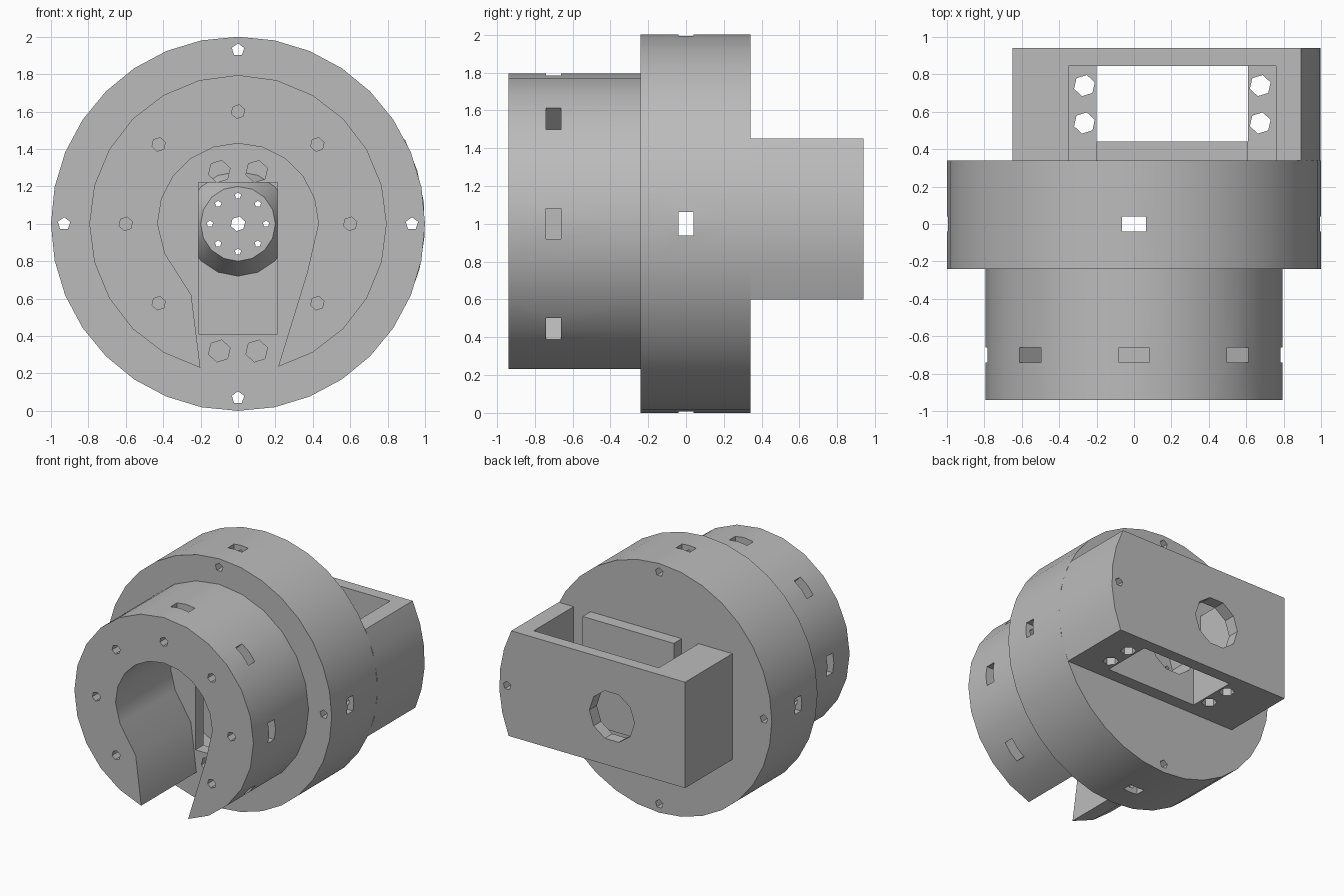
import bpy, bmesh, math
from mathutils import Vector

cube = bpy.data.objects.get("Cube")
if cube:
    bpy.data.objects.remove(cube, do_unlink=True)

grey = bpy.data.materials.new("plain_grey")
grey.use_nodes = True
grey.diffuse_color = (0.5, 0.5, 0.5, 1)
grey.node_tree.nodes["Principled BSDF"].inputs["Base Color"].default_value = grey.diffuse_color


def ring(r, n, cx=0, cz=1, start=0.0):
    """Points of a regular polygon."""
    return [(cx + r * math.cos(start + math.tau * i / n),
             cz + r * math.sin(start + math.tau * i / n)) for i in range(n)]


def loft(name, low, high, lo, hi, axis="Y"):
    """Closed solid between two matching profiles along an axis."""
    bm = bmesh.new()

    def place(p, d):
        return (p[0], d, p[1]) if axis == "Y" else (p[0], p[1], d)
    a = [bm.verts.new(place(p, lo)) for p in low]
    b = [bm.verts.new(place(p, hi)) for p in high]
    bm.faces.new(a)
    bm.faces.new(b[::-1])
    for i in range(len(a)):
        j = (i + 1) % len(a)
        bm.faces.new((a[i], b[i], b[j], a[j]))
    bmesh.ops.recalc_face_normals(bm, faces=bm.faces)
    mesh = bpy.data.meshes.new(name)
    bm.to_mesh(mesh)
    bm.free()
    obj = bpy.data.objects.new(name, mesh)
    bpy.context.collection.objects.link(obj)
    mesh.materials.append(grey)
    return obj


def prism(name, pts, lo, hi, axis="Y"):
    return loft(name, pts, pts, lo, hi, axis)


def block(name, x0, x1, y0, y1, z0, z1):
    return prism(name, [(x0, z0), (x1, z0), (x1, z1), (x0, z1)], y0, y1)


def drill(r, x, z, lo, hi, n=6, axis="Y"):
    return prism("cutter", ring(r, n, x, z, 0.3), lo, hi, axis)


def nut_slot(angle, r0, r1, half_width, y0, y1):
    """Radial slot through the side of a drum."""
    c, s = math.cos(angle), math.sin(angle)
    pts = [(r0, -half_width), (r1, -half_width), (r1, half_width), (r0, half_width)]
    return prism("cutter", [(u * c - v * s, 1 + u * s + v * c) for u, v in pts], y0, y1)


def carve(obj, cutters):
    """Subtract every cutter, then shade smooth with sharp edges."""
    for c in cutters:
        c.hide_render = True
        m = obj.modifiers.new("cut", "BOOLEAN")
        m.operation = "DIFFERENCE"
        m.solver = "EXACT"
        m.object = c
    bpy.context.view_layer.update()
    deps = bpy.context.evaluated_depsgraph_get()
    mesh = bpy.data.meshes.new_from_object(obj.evaluated_get(deps))
    obj.modifiers.clear()
    obj.data = mesh
    for c in cutters:
        bpy.data.objects.remove(c, do_unlink=True)
    bpy.ops.object.select_all(action="DESELECT")
    obj.select_set(True)
    bpy.context.view_layer.objects.active = obj
    bpy.ops.object.shade_smooth_by_angle(angle=math.radians(30))


def rim_holes():
    return [drill(0.035, 0.93 * math.cos(a), 1 + 0.93 * math.sin(a), -1.1, 1.1, 5)
            for a in quarter_turns]


quarter_turns = [i * math.pi / 2 for i in range(4)]
drum_turns = [i * math.pi / 4 for i in range(8) if i != 6]

# Front drum with keyhole opening, screw holes and nut slots
drum = prism("front_drum", ring(0.795, 24), -0.94, -0.24)
arch = [(0.43 * math.cos(math.pi * i / 10), 1 + 0.43 * math.sin(math.pi * i / 10))
        for i in range(11)]
opening = arch + [(-0.39, 0.84), (-0.25, 0.62), (-0.2, 0.22), (-0.2, 0.1),
                  (0.21, 0.1), (0.21, 0.22), (0.37, 0.74)]
cuts = [prism("cutter", opening, -1, -0.2)]
for a in drum_turns:
    cuts.append(drill(0.037, 0.6 * math.cos(a), 1 + 0.6 * math.sin(a), -1, -0.55, 6))
    cuts.append(nut_slot(a, 0.55, 0.9, 0.08, -0.74, -0.66))
carve(drum, cuts)

# Front plate with motor window and mounting holes
plate = prism("front_plate", ring(1, 32), -0.24, -0.14)
cuts = [block("cutter", -0.21, 0.21, -0.3, 0, 0.41, 1.22)]
cuts += [drill(0.06, x, z, -0.3, 0) for x in (-0.1, 0.1) for z in (0.32, 1.28)]
carve(plate, cuts + rim_holes())

# Hollow rear cup
cup = prism("rear_cup", ring(1, 32), -0.14, 0.34)
cuts = [prism("cutter", ring(0.85, 32), -0.2, 0.24),
        prism("cutter", ring(0.2, 10), 0.1, 0.5)]
cuts += [nut_slot(a, 0.75, 1.1, 0.063, -0.04, 0.04) for a in quarter_turns]
carve(cup, cuts + rim_holes())

# Tapered hub inside the cup with a ring of small screw holes
hub = loft("horn_hub", ring(0.2, 16), ring(0.28, 16), 0.1, 0.24)
cuts = [prism("cutter", ring(0.2, 10), 0.2, 0.5), drill(0.04, 0, 1, 0, 0.4)]
for i in range(8):
    a = i * math.pi / 4
    cuts.append(drill(0.018, 0.15 * math.cos(a), 1 + 0.15 * math.sin(a), 0, 0.4, 5))
carve(hub, cuts)

# Rear bracket, rounded on one end to follow the cup
a0, a1 = math.asin(-0.4), math.asin(0.45)
end = [(math.cos(a0 + (a1 - a0) * i / 5), 1 + math.sin(a0 + (a1 - a0) * i / 5))
       for i in range(6)]
bracket = prism("rear_bracket", [(-0.65, 1.45), (-0.65, 0.6)] + end, 0.34, 0.94)
cuts = [block("cutter", -0.2, 0.61, 0.44, 0.845, 0.5, 1.6),
        block("cutter", -0.35, -0.2, 0.3, 0.845, 0.9, 1.6),
        block("cutter", 0.61, 0.76, 0.3, 0.845, 0.9, 1.6),
        prism("cutter", ring(0.2, 10), 0.3, 1.1)]
cuts += [drill(0.058, x, y, 0.5, 1.2, 6, "Z") for x in (-0.265, 0.675) for y in (0.54, 0.74)]
carve(bracket, cuts + rim_holes()[:1])

# Discard spare rim cutters
for o in [o for o in bpy.data.objects if o.name.startswith("cutter")]:
    bpy.data.objects.remove(o, do_unlink=True)
